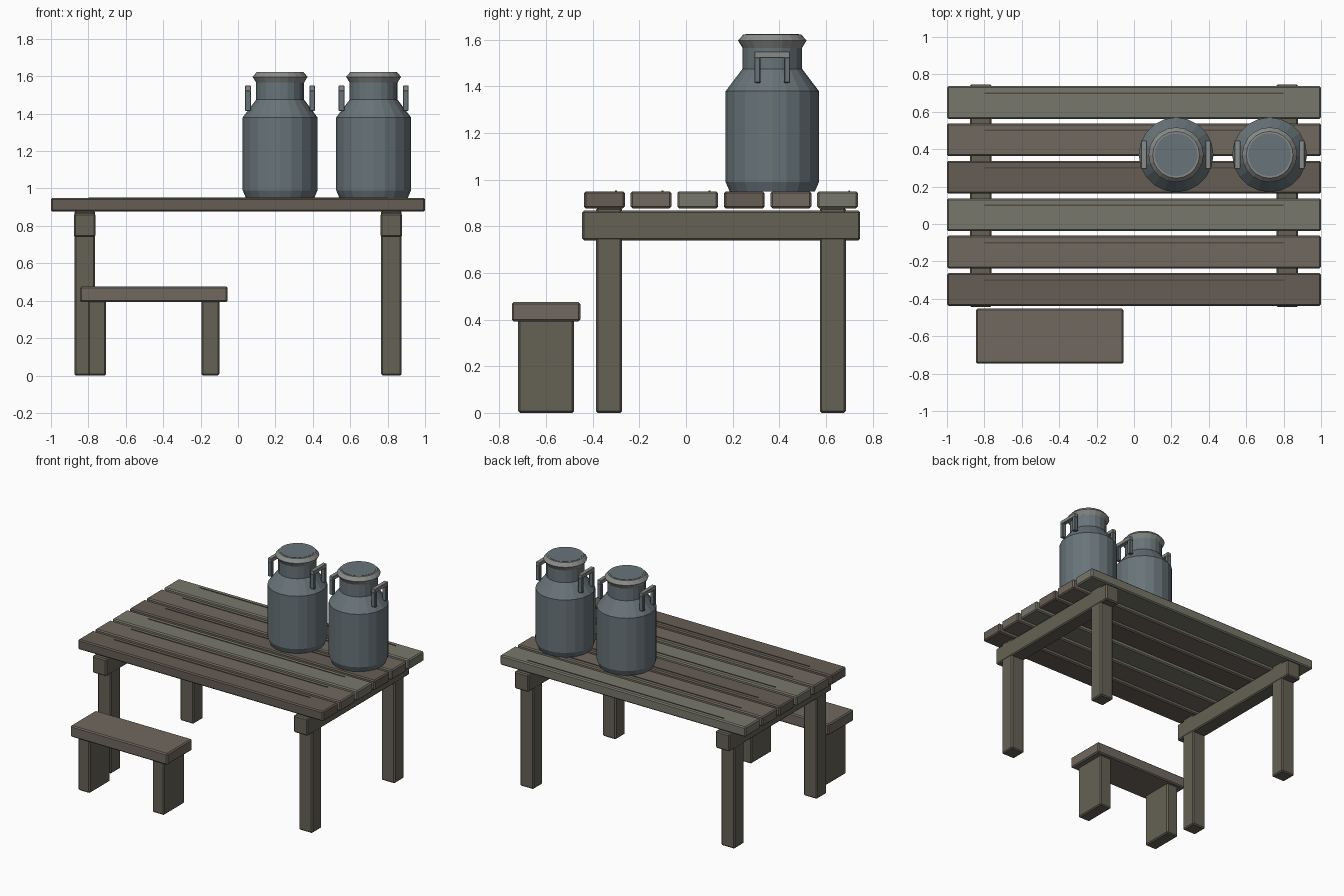
import bpy, bmesh, math

if "Cube" in bpy.data.objects:
    bpy.data.objects.remove(bpy.data.objects["Cube"])


def material(name, rgb):
    m = bpy.data.materials.new(name)
    m.diffuse_color = (*rgb, 1)
    m.use_nodes = True
    m.node_tree.nodes["Principled BSDF"].inputs["Base Color"].default_value = m.diffuse_color
    return m


LEG_WOOD = material("leg_wood", (0.13, 0.12, 0.09))
PLANK_WOODS = [material("dark_wood", (0.13, 0.11, 0.09)),
               material("brown_wood", (0.16, 0.14, 0.115)),
               material("olive_wood", (0.19, 0.185, 0.145))]
GRAIN = material("grain", (0.08, 0.07, 0.055))
METAL = material("can_metal", (0.14, 0.175, 0.19))
TRIM = material("trim_metal", (0.25, 0.26, 0.25))


def finish(bm, name, mat):
    me = bpy.data.meshes.new(name)
    bm.to_mesh(me)
    bm.free()
    me.materials.append(mat)
    ob = bpy.data.objects.new(name, me)
    bpy.context.collection.objects.link(ob)
    return ob


def box(name, x, y, z, mat, bevel=0.008):
    """Box from (min, max) ranges with a small chamfer."""
    bm = bmesh.new()
    bmesh.ops.create_cube(bm, size=1)
    for v in bm.verts:
        for i, (lo, hi) in enumerate((x, y, z)):
            v.co[i] = lo if v.co[i] < 0 else hi
    ob = finish(bm, name, mat)
    if bevel:
        mod = ob.modifiers.new("chamfer", 'BEVEL')
        mod.width = bevel
        mod.segments = 1
    return ob


def lathe(name, profile, centre, mat, sides=20):
    """Closed faceted solid from (radius, z) points."""
    bm = bmesh.new()
    rings = [[bm.verts.new((centre[0] + r * math.cos(2 * math.pi * i / sides),
                            centre[1] + r * math.sin(2 * math.pi * i / sides), z))
              for i in range(sides)] for r, z in profile]
    for a, b in zip(rings, rings[1:]):
        for i in range(sides):
            j = (i + 1) % sides
            bm.faces.new((a[i], a[j], b[j], b[i]))
    bm.faces.new(rings[0][::-1])
    bm.faces.new(rings[-1])
    return finish(bm, name, mat)


# Table top planks with a thin grain strip on each
for i in range(6):
    y = -0.35 + 0.2 * i
    box("table_plank", (-1, 1), (y - 0.0875, y + 0.0875), (0.877, 0.95), PLANK_WOODS[i % 3])
    box("plank_grain", (-0.8, 0.8), (y + 0.046, y + 0.054), (0.94, 0.953), GRAIN, 0)

# Table legs and cross beams
for x in (-0.82, 0.82):
    box("cross_beam", (x - 0.057, x + 0.057), (-0.445, 0.747), (0.74, 0.867), LEG_WOOD)
    for y in (-0.33, 0.63):
        box("table_leg", (x - 0.055, x + 0.055), (y - 0.056, y + 0.056), (0, 0.88), LEG_WOOD)

# Bench
box("bench_seat", (-0.845, -0.055), (-0.747, -0.453), (0.392, 0.475), PLANK_WOODS[1])
for x in (-0.753, -0.148):
    box("bench_leg", (x - 0.048, x + 0.048), (-0.72, -0.48), (0, 0.4), LEG_WOOD)

# Milk cans with two handles each
for cx in (0.225, 0.725):
    cy = 0.37
    lathe("can_body", [(0.183, 0.95), (0.2, 0.99), (0.2, 1.38), (0.128, 1.475), (0.128, 1.57)],
          (cx, cy), METAL)
    lathe("can_rim", [(0.126, 1.562), (0.147, 1.597), (0.125, 1.622)], (cx, cy), TRIM)
    lathe("can_lid", [(0.115, 1.61), (0.115, 1.624)], (cx, cy), METAL)
    for s in (-1, 1):
        hx = cx + s * 0.172
        xr = (hx - 0.0155, hx + 0.0155)
        box("handle_bar", xr, (cy - 0.077, cy + 0.077), (1.522, 1.55), TRIM, 0.003)
        for t in (-1, 1):
            hy = cy + t * 0.064
            box("handle_post", xr, (hy - 0.013, hy + 0.013), (1.415, 1.525), METAL, 0.003)
